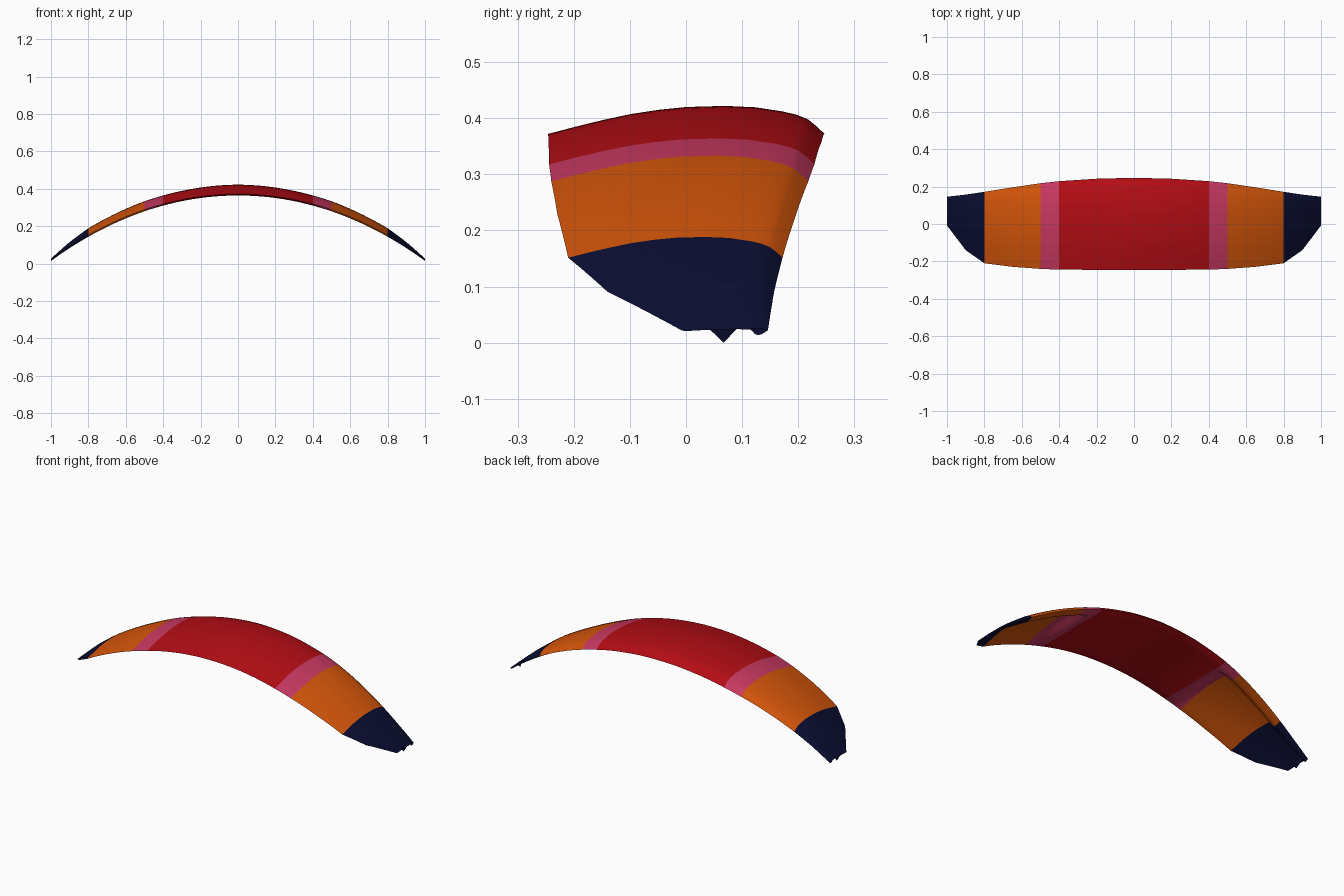
import bpy, bmesh

if "Cube" in bpy.data.objects:
    bpy.data.objects.remove(bpy.data.objects["Cube"])

# Cambered section, leading edge (0) to trailing edge (1)
CAMBER = [(0, 0), (.03, .28), (.06, .52), (.1, .68), (.15, .80), (.25, .95), (.36, 1),
          (.5, .96), (.6, .86), (.7, .71), (.8, .50), (.9, .26), (1, 0)]
# Leading edge y, trailing edge y and camber height along the half span
LEAD = [(0, .247), (.2, .242), (.4, .229), (.5, .218), (.65, .196), (.8, .172), (.9, .157), (1, .146)]
TRAIL = [(0, -.246), (.4, -.244), (.5, -.24), (.65, -.229), (.8, -.21), (.9, -.14), (1, -.008)]
HEIGHT = [(0, .05), (.4, .046), (.5, .046), (.8, .037), (.9, .024), (1, .004)]


def lerp(table, t):
    for (a, va), (b, vb) in zip(table, table[1:]):
        if t <= b:
            return va + (vb - va) * (t - a) / (b - a)
    return table[-1][1]


def step(a, b, t):
    t = min(max((t - a) / (b - a), 0), 1)
    return t * t * (3 - 2 * t)


def surface(x, u, lower):
    s = abs(x)
    lead = lerp(LEAD, s)
    y = lead + (lerp(TRAIL, s) - lead) * u
    edge = .372 - .335 * s**2 - .015 * s**4
    top = lerp(HEIGHT, s) * lerp(CAMBER, u)
    if not lower:
        return x, y, edge + top
    # Underside: flat below the centre and the leading edge tube, thin canopy elsewhere
    thin = step(.40, .50, s) * step(.13, .21, u)
    belly = -.008 * min(1, 12 * u, 12 * (1 - u))
    canopy = top - .002 * min(1, 20 * u, 20 * (1 - u))
    return x, y, edge + belly * (1 - thin) + canopy * thin


def panel(name, x0, x1, nx, color, mirrored=True):
    us = sorted({i / 40 for i in range(41)} | {p[0] for p in CAMBER})
    bm = bmesh.new()
    for lower in (False, True):
        grid = [[bm.verts.new(surface(x0 + (x1 - x0) * i / nx, u, lower)) for u in us]
                for i in range(nx + 1)]
        for a, b in zip(grid, grid[1:]):
            for j in range(len(us) - 1):
                quad = (a[j], a[j + 1], b[j + 1], b[j])
                f = bm.faces.new(quad)
                f.normal_update()
                if (f.normal.z < 0) != lower:
                    f.normal_flip()
                f.smooth = True
    if name == "wing_tip":
        # Small pointed tab hanging from the tip edge
        bm.faces.new([bm.verts.new(p) for p in ((.998, .09, .024), (.998, .042, .024), (.992, .067, 0))])
    me = bpy.data.meshes.new(name)
    bm.to_mesh(me)
    bm.free()
    mat = bpy.data.materials.new(name + "_cloth")
    mat.diffuse_color = (*color, 1)
    mat.use_nodes = True
    mat.node_tree.nodes["Principled BSDF"].inputs["Base Color"].default_value = mat.diffuse_color
    me.materials.append(mat)
    ob = bpy.data.objects.new(name, me)
    bpy.context.collection.objects.link(ob)
    if mirrored:
        ob.modifiers.new("mirror", 'MIRROR').use_mirror_merge = False


# Cloth panels from the centre out to the tips
panel("center_panel", -.4, .4, 32, (.45, .004, .007), False)
panel("stripe_panel", .4, .5, 10, (.58, .04, .12))
panel("side_panel", .5, .8, 14, (.65, .09, .003))
panel("wing_tip", .8, 1, 10, (.003, .004, .03))
